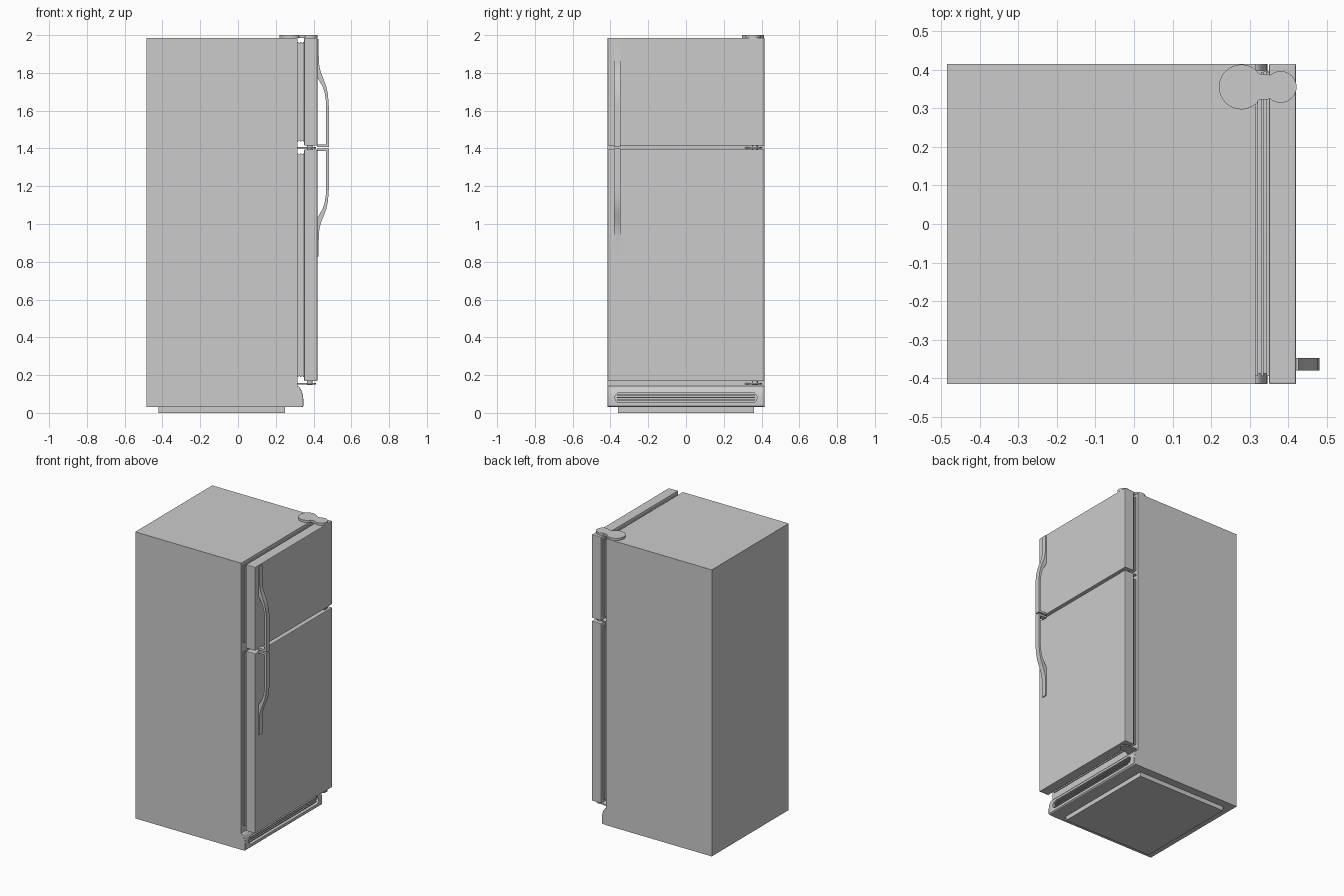
import bpy, bmesh, math
from mathutils import Vector

if "Cube" in bpy.data.objects:
    bpy.data.objects.remove(bpy.data.objects["Cube"])


def finish(name, bm, bevel=0, segs=2, smooth=False):
    bmesh.ops.recalc_face_normals(bm, faces=bm.faces[:])
    me = bpy.data.meshes.new(name)
    bm.to_mesh(me)
    bm.free()
    ob = bpy.data.objects.new(name, me)
    bpy.context.collection.objects.link(ob)
    if bevel:
        m = ob.modifiers.new("bevel", 'BEVEL')
        m.width, m.segments, m.limit_method = bevel, segs, 'ANGLE'
        m.angle_limit = math.radians(50)
    if smooth:
        bpy.ops.object.select_all(action='DESELECT')
        ob.select_set(True)
        bpy.context.view_layer.objects.active = ob
        bpy.ops.object.shade_smooth_by_angle(angle=math.radians(35))
    return ob


def prism(name, pts, axis, lo, hi, **kw):
    """Extrude a 2D outline along an axis; the outline uses the other two axes in order."""
    def place(p):
        c = list(p)
        c.insert('xyz'.index(axis), lo)
        return c
    bm = bmesh.new()
    face = bm.faces.new([bm.verts.new(place(p)) for p in pts])
    step = Vector([hi - lo if a == axis else 0 for a in 'xyz'])
    ext = bmesh.ops.extrude_face_region(bm, geom=[face])
    # the source face is kept by the extrusion, closing the solid
    bmesh.ops.translate(bm, vec=step, verts=[v for v in ext['geom'] if isinstance(v, bmesh.types.BMVert)])
    return finish(name, bm, **kw)


def box(name, x, y, z, **kw):
    return prism(name, [(x[0], y[0]), (x[1], y[0]), (x[1], y[1]), (x[0], y[1])], 'z', *z, **kw)


def arc(cx, cy, r, a0, a1, n=20):
    return [(cx + r * math.cos(math.radians(a0 + (a1 - a0) * i / n)),
             cy + r * math.sin(math.radians(a0 + (a1 - a0) * i / n))) for i in range(n + 1)]


# Cabinet and base
W = 0.415
box("cabinet", (-0.485, 0.315), (-W, W), (0.03, 1.985))
box("base_plinth", (-0.42, 0.25), (-0.36, 0.36), (0, 0.035))

# Doors with pleated gaskets behind them
for part, z0, z1 in (("freezer", 1.415, 1.985), ("fridge", 0.168, 1.395)):
    box(part + "_door", (0.35, 0.42), (-W, W), (z0, z1), bevel=0.004)
    for i, inset in enumerate((0.021, 0.028, 0.021, 0.028, 0.021)):
        box(f"{part}_gasket_{i}", (0.314 + i * 0.0073, 0.3214 + i * 0.0073),
            (-W + inset, W - inset), (z0 + inset, z1 - inset))

# Kick grille: curved profile with a long rounded slot and louvres
profile = [(0.31, 0.03), (0.341, 0.03), (0.346, 0.036), (0.346, 0.07), (0.344, 0.09),
           (0.340, 0.107), (0.334, 0.123), (0.326, 0.136), (0.316, 0.143), (0.31, 0.143)]
grille = prism("kick_grille", profile, 'y', -W, W, bevel=0.003, smooth=True)
slot = arc(0.349, 0.081, 0.027, -90, 90, 12) + arc(-0.349, 0.081, 0.027, 90, 270, 12)
cutter = prism("slot_cutter", slot, 'x', 0.325, 0.40)
cutter.hide_render = True
cutter.hide_viewport = True
cut = grille.modifiers.new("slot", 'BOOLEAN')
cut.object, cut.operation, cut.solver = cutter, 'DIFFERENCE', 'EXACT'
for i, z in enumerate((0.068, 0.081, 0.094)):
    box(f"louvre_{i}", (0.322, 0.338), (-0.365, 0.365), (z - 0.003, z + 0.003))

# Top hinge cover: two discs joined by a waisted neck
HY = 0.355
upper = [(0.322, HY + 0.035), (0.332, HY + 0.032), (0.344, HY + 0.032)]
hinge = arc(0.278, HY, 0.058, 42, 318, 32) + [(x, 2 * HY - y) for x, y in upper]
hinge += arc(0.38, HY, 0.041, -130, 130, 28) + upper[::-1]
prism("top_hinge_cover", hinge, 'z', 1.984, 2.0, smooth=True)

# Middle and bottom hinge plates with pivot pins
for part, z, p0, p1 in (("middle", 1.404, 1.39, 1.42), ("bottom", 0.155, 0.148, 0.172)):
    plate = [(0.31, HY + 0.045), (0.31, HY - 0.045), (0.335, HY - 0.03)]
    plate += arc(0.38, HY + 0.01, 0.032, -120, 120, 16) + [(0.335, HY + 0.042)]
    prism(part + "_hinge_plate", plate, 'z', z - 0.004, z + 0.004, smooth=True)
    prism(part + "_hinge_pin", arc(0.38, HY + 0.01, 0.015, 0, 345, 23), 'z', p0, p1, smooth=True)

# Handles: one side profile, flipped about the gap between the doors
outer = [(0.426, 0.575), (0.428, 0.455), (0.432, 0.425), (0.441, 0.392), (0.455, 0.358),
         (0.467, 0.325), (0.475, 0.288), (0.480, 0.24), (0.481, 0.205), (0.481, 0.004)]
inner = [(0.418, 0.004), (0.418, 0.018), (0.467, 0.018), (0.467, 0.21), (0.465, 0.25),
         (0.459, 0.29), (0.449, 0.322), (0.434, 0.348), (0.424, 0.365), (0.418, 0.38), (0.418, 0.575)]
for part, sign in (("freezer", 1), ("fridge", -1)):
    pts = [(x, 1.404 + sign * z) for x, z in outer + inner]
    prism(part + "_handle", pts, 'y', -0.380, -0.347, smooth=True)
